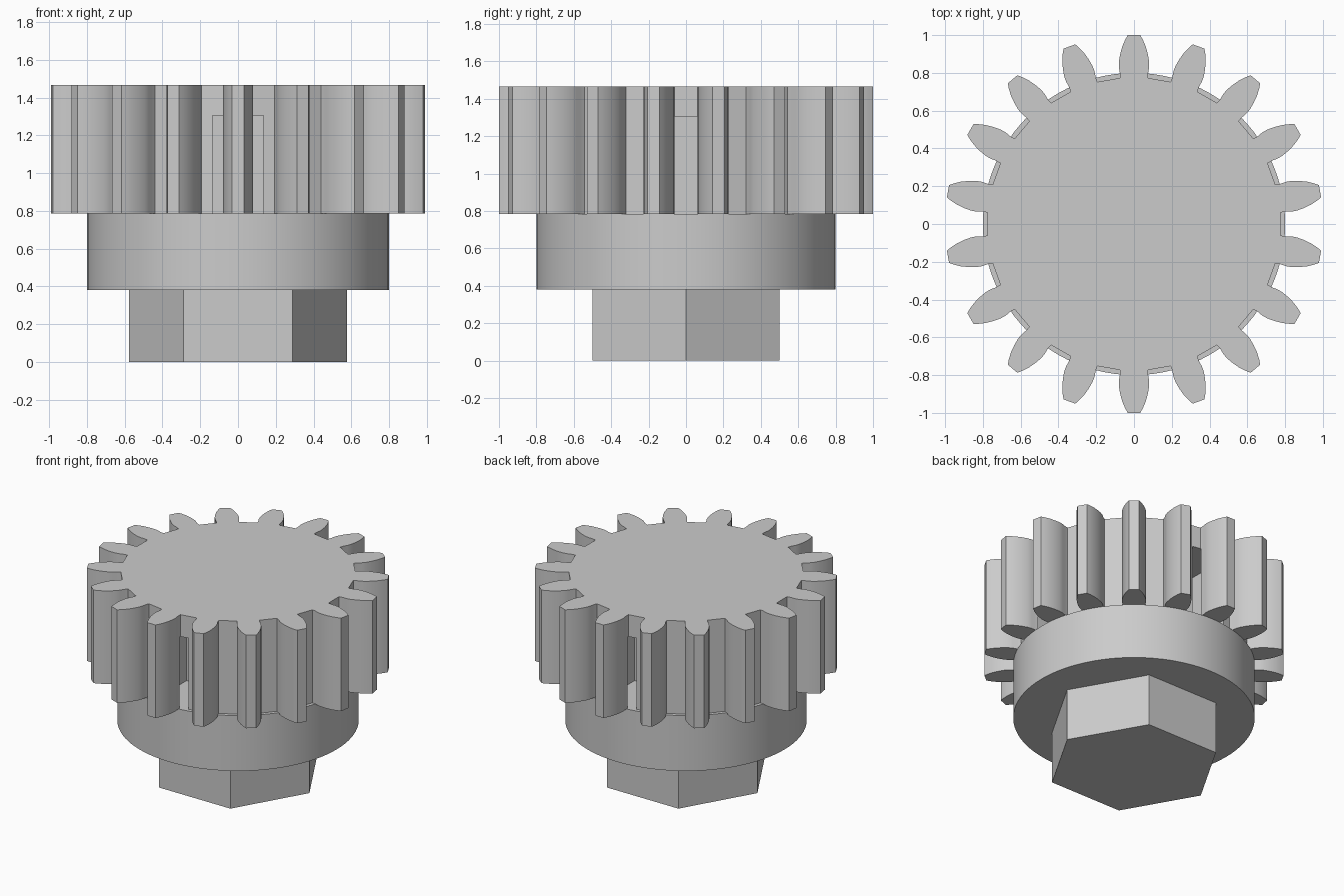
import bpy, bmesh, math

cube = bpy.data.objects.get("Cube")
if cube:
    bpy.data.objects.remove(cube, do_unlink=True)

# Single plain grey for the whole part
grey = bpy.data.materials.new("plain grey")
grey.use_nodes = True
color = (0.6, 0.6, 0.6, 1)
grey.diffuse_color = color
grey.node_tree.nodes["Principled BSDF"].inputs["Base Color"].default_value = color

TEETH = 18
Z_HEX, Z_COLLAR, Z_TOP, Z_SLOT = 0.38, 0.785, 1.465, 1.305


def prism(name, outline, z0, z1):
    """Extrude a closed xy outline from z0 to z1."""
    bm = bmesh.new()
    base = bm.faces.new([bm.verts.new((x, y, z0)) for x, y in outline])
    top = bmesh.ops.extrude_face_region(bm, geom=[base])["geom"]
    for v in top:
        if isinstance(v, bmesh.types.BMVert):
            v.co.z = z1
    bmesh.ops.recalc_face_normals(bm, faces=bm.faces)
    mesh = bpy.data.meshes.new(name)
    bm.to_mesh(mesh)
    bm.free()
    obj = bpy.data.objects.new(name, mesh)
    bpy.context.collection.objects.link(obj)
    mesh.materials.append(grey)
    return obj


def ring(radius, sides):
    steps = [2 * math.pi * i / sides for i in range(sides)]
    return [(radius * math.cos(a), radius * math.sin(a)) for a in steps]


def box(x, y, half_x, half_y):
    return [(x - half_x, y - half_y), (x + half_x, y - half_y),
            (x + half_x, y + half_y), (x - half_x, y + half_y)]


# Tooth flank as (half width, distance from axis), root to tip
flank = [(0.075, 0.773), (0.075, 0.80), (0.08, 0.83), (0.08, 0.86),
         (0.073, 0.90), (0.062, 0.94), (0.047, 0.975), (0.033, 1.0)]
tooth = [(w, r) for w, r in flank] + [(-w, r) for w, r in reversed(flank)]
outline = []
for i in range(TEETH):
    a = 2 * math.pi * i / TEETH
    c, s = math.cos(a), math.sin(a)
    outline += [(x * c - y * s, x * s + y * c) for x, y in tooth]

hex_stub = prism("hex_stub", ring(1 / math.sqrt(3), 6), 0, Z_HEX)
collar = prism("collar", ring(0.8, 96), Z_HEX, Z_COLLAR)
gear = prism("gear", outline, Z_COLLAR, Z_TOP)

# Four pockets behind the teeth, open at the gear's underside
for x, y in ((1, 0), (-1, 0), (0, 1), (0, -1)):
    half = (0.19, 0.135) if x else (0.135, 0.19)
    cutter = prism("pocket_cutter", box(x * 0.59, y * 0.59, *half),
                   Z_COLLAR - 0.1, Z_SLOT)
    cutter.hide_render = True
    cutter.hide_viewport = True
    cut = gear.modifiers.new("pocket", "BOOLEAN")
    cut.operation = "DIFFERENCE"
    cut.solver = "EXACT"
    cut.object = cutter

# Smooth the round collar and curved tooth flanks, keeping hard edges
bpy.ops.object.select_all(action="DESELECT")
for obj in (collar, gear):
    obj.select_set(True)
bpy.context.view_layer.objects.active = gear
bpy.ops.object.shade_smooth_by_angle(angle=math.radians(25))
